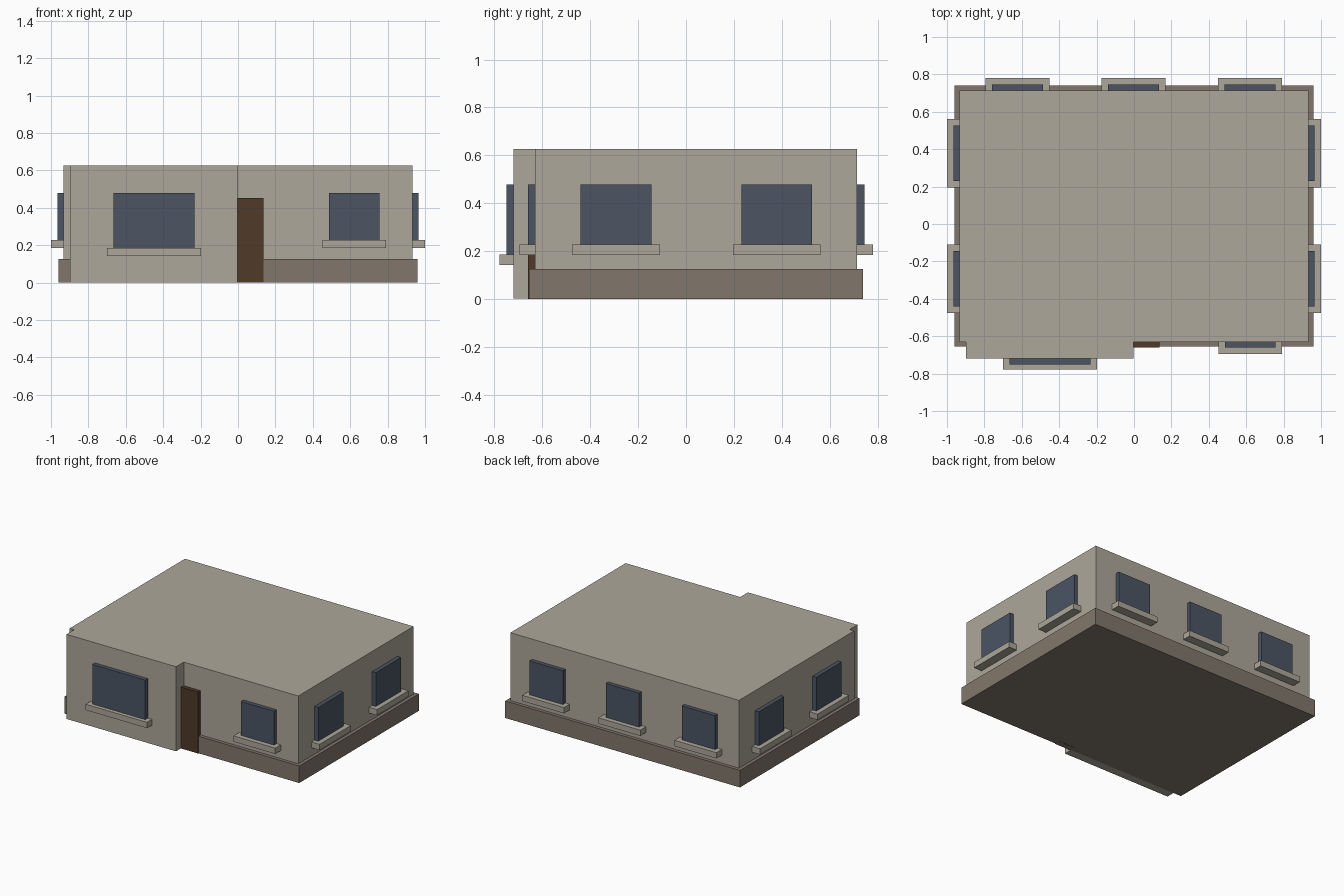
import bpy
import bmesh
from mathutils import Matrix, Vector
from math import pi

cube = bpy.data.objects.get("Cube")
if cube:
    bpy.data.objects.remove(cube, do_unlink=True)


def material(name, rgb):
    m = bpy.data.materials.new(name)
    m.use_nodes = True
    m.diffuse_color = (*rgb, 1)
    bsdf = next(n for n in m.node_tree.nodes if n.type == "BSDF_PRINCIPLED")
    bsdf.inputs["Base Color"].default_value = (*rgb, 1)
    return m


plaster = material("warm grey plaster", (0.42, 0.39, 0.325))
stone = material("brown grey plinth", (0.222, 0.184, 0.146))
glass = material("blue grey glass", (0.072, 0.09, 0.127))
wood = material("dark brown wood", (0.08, 0.041, 0.022))


def prism(name, outline, z0, z1, mat, matrix=Matrix()):
    """Extrude a plan outline from z0 up to z1."""
    bm = bmesh.new()
    base = bm.faces.new([bm.verts.new((x, y, z0)) for x, y in outline])
    top = bmesh.ops.extrude_face_region(bm, geom=[base])["geom"]
    bmesh.ops.translate(bm, vec=(0, 0, z1 - z0),
                        verts=[v for v in top if isinstance(v, bmesh.types.BMVert)])
    bmesh.ops.transform(bm, matrix=matrix, verts=bm.verts)
    bmesh.ops.recalc_face_normals(bm, faces=bm.faces)
    mesh = bpy.data.meshes.new(name)
    bm.to_mesh(mesh)
    bm.free()
    mesh.materials.append(mat)
    obj = bpy.data.objects.new(name, mesh)
    bpy.context.collection.objects.link(obj)
    return obj


def box(name, x0, x1, y0, y1, z0, z1, mat, matrix=Matrix()):
    return prism(name, [(x0, y0), (x1, y0), (x1, y1), (x0, y1)], z0, z1, mat, matrix)


# Main dimensions
SIDE, FRONT, BACK, BAY, ROOF = 0.934, -0.63, 0.715, -0.72, 0.627
BAY_LEFT, BAY_RIGHT = -0.897, -0.002
LIP = 0.025

# Walls with the projecting front bay; the base sits a hair above the plinth's
walls = [(-SIDE, BACK), (-SIDE, FRONT), (BAY_LEFT, FRONT), (BAY_LEFT, BAY),
         (BAY_RIGHT, BAY), (BAY_RIGHT, FRONT), (SIDE, FRONT), (SIDE, BACK)]
prism("walls", walls, 0.002, ROOF, plaster)

# Plinth around the foot of the walls
box("plinth", -SIDE - LIP, SIDE + LIP, FRONT - LIP, BACK + LIP, 0, 0.126, stone)

# Front door beside the bay
box("front_door", BAY_RIGHT, 0.136, FRONT - 0.03, FRONT + 0.02, 0, 0.453, wood)


def window(name, position, angle, half, bottom=0.228, reach=0.065):
    """Glass block and sill, built facing -y and turned onto their wall."""
    place = Matrix.Translation(Vector((*position, 0))) @ Matrix.Rotation(angle, 4, "Z")
    box(name + "_glass", -half, half, -0.03, 0.02, bottom, 0.478, glass, place)
    wide = half + 0.035
    box(name + "_sill", -wide, wide, -reach, 0.02, bottom - 0.043, bottom, plaster, place)


# Front windows
window("bay_window", (-0.449, BAY), 0, 0.216, 0.186, 0.059)
window("front_window", (0.621, FRONT), 0, 0.135)

# Back windows
for i, x in enumerate((-0.623, -0.002, 0.621)):
    window(f"back_window_{i + 1}", (x, BACK), pi, 0.136)

# Side windows, the same on both walls
for side, sign in (("left", 1), ("right", -1)):
    for i, y in enumerate((-0.292, 0.379)):
        window(f"{side}_window_{i + 1}", (sign * SIDE, y), sign * pi / 2, 0.148)
